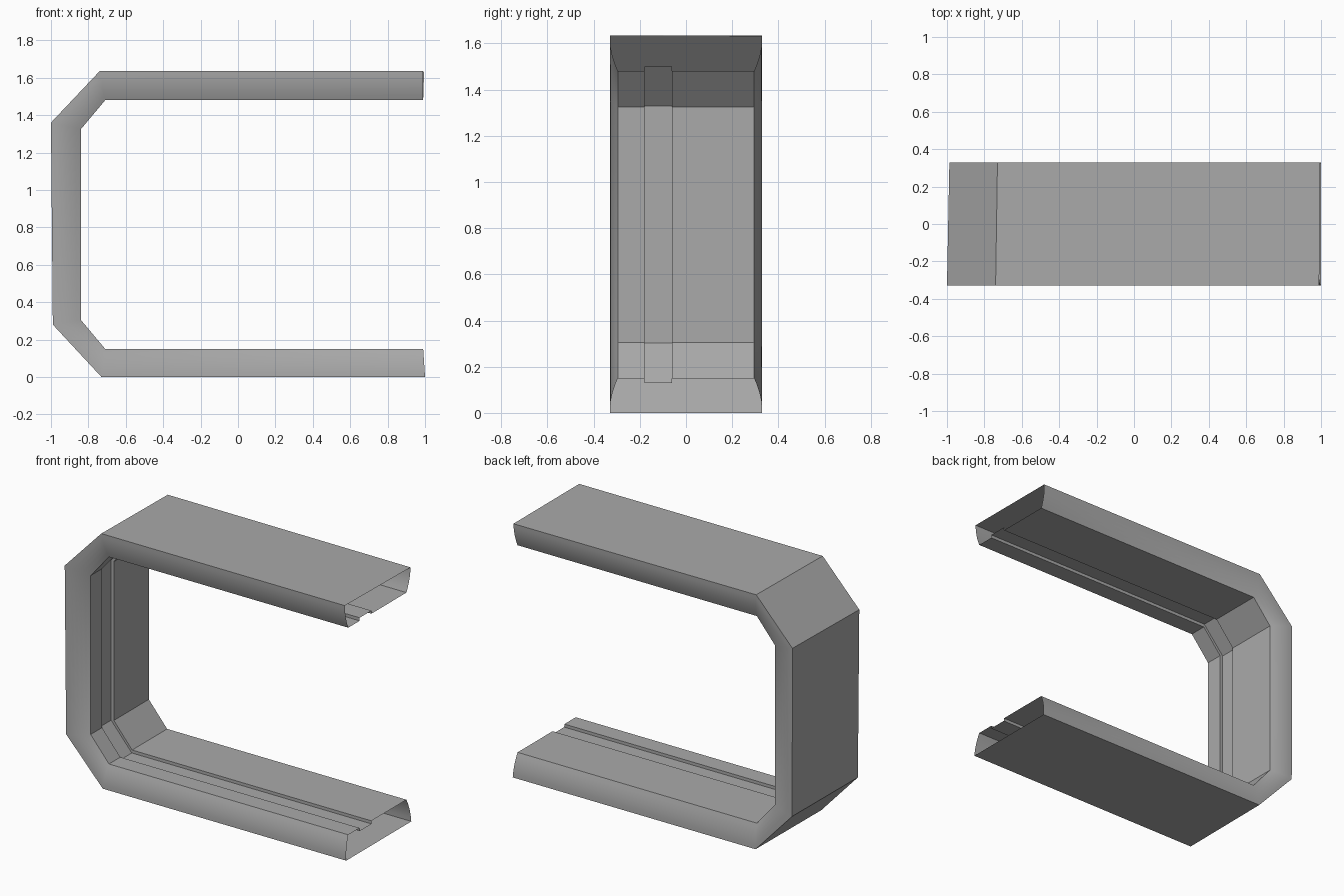
import bpy
import bmesh
from mathutils import Vector

default = bpy.data.objects.get("Cube")
if default:
    bpy.data.objects.remove(default)

grey = bpy.data.materials.new("mid grey")
grey.use_nodes = True
colour = (0.4, 0.4, 0.4, 1)
grey.diffuse_color = colour
grey.node_tree.nodes["Principled BSDF"].inputs["Base Color"].default_value = colour

# Paths (x, z) of the channel: outer wall at its front and back edge, and inner wall
OUTER_FRONT = [(1, 0), (-0.73, 0), (-0.99, 0.28), (-1, 1.36), (-0.74, 1.635), (0.99, 1.635)]
OUTER_BACK = [(1, 0), (-0.725, 0), (-0.985, 0.28), (-0.987, 1.36), (-0.73, 1.635), (0.995, 1.63)]
INNER = [(0.99, 0.15), (-0.71, 0.15), (-0.84, 0.305), (-0.84, 1.325), (-0.71, 1.48), (0.99, 1.48)]
HALF, TAPER, STEPS = 0.33, 0.035, 6

# Cross-section (y, depth): bowed sides and a shallow groove in the inner wall
side = [(HALF - TAPER * (i / STEPS) ** 2, i / STEPS) for i in range(STEPS + 1)]
groove = [(-0.06, 1), (-0.06, 0.87), (-0.18, 0.87), (-0.18, 1)]
profile = side + groove + [(-y, d) for y, d in reversed(side)]


def place(i, y, depth):
    """Point on the profile at path corner i."""
    front, back, inner = (Vector(p[i]) for p in (OUTER_FRONT, OUTER_BACK, INNER))
    outer = front.lerp(back, (y + HALF) / (2 * HALF))
    p = outer.lerp(inner, depth)
    return (p.x, y, p.y)


# Open-ended hollow channel swept round the path
bm = bmesh.new()
rings = [[bm.verts.new(place(i, y, d)) for y, d in profile] for i in range(len(INNER))]
n = len(profile)
for a, b in zip(rings, rings[1:]):
    for j in range(n):
        k = (j + 1) % n
        bm.faces.new((a[j], a[k], b[k], b[j]))
bmesh.ops.recalc_face_normals(bm, faces=bm.faces)
# Make the outer base face point down
bm.faces.ensure_lookup_table()
if bm.faces[n - 1].normal.z > 0:
    bmesh.ops.reverse_faces(bm, faces=bm.faces)

mesh = bpy.data.meshes.new("channel_frame")
bm.to_mesh(mesh)
bm.free()
mesh.materials.append(grey)
frame = bpy.data.objects.new("channel_frame", mesh)
bpy.context.collection.objects.link(frame)

bpy.ops.object.select_all(action="DESELECT")
frame.select_set(True)
bpy.context.view_layer.objects.active = frame
bpy.ops.object.shade_smooth_by_angle(angle=0.5)
